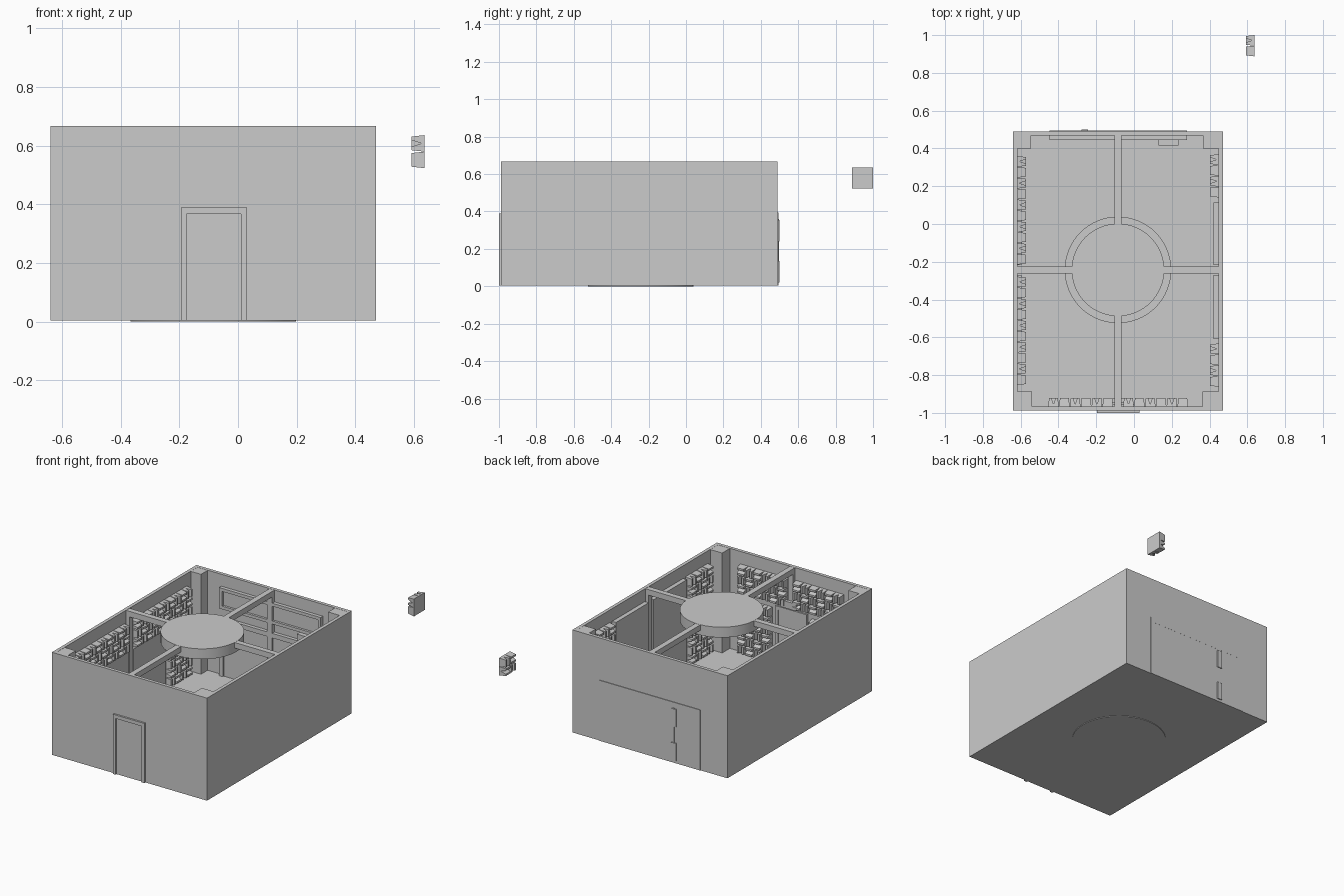
import bpy, bmesh
from mathutils import Matrix, Vector

if "Cube" in bpy.data.objects:
    bpy.data.objects.remove(bpy.data.objects["Cube"])


def finish(bm, name):
    bmesh.ops.recalc_face_normals(bm, faces=bm.faces)
    me = bpy.data.meshes.new(name)
    bm.to_mesh(me)
    bm.free()
    ob = bpy.data.objects.new(name, me)
    bpy.context.collection.objects.link(ob)
    return ob


def add_box(bm, x0, x1, y0, y1, z0, z1):
    m = Matrix.Translation(((x0 + x1) / 2, (y0 + y1) / 2, (z0 + z1) / 2)) @ \
        Matrix.Diagonal((x1 - x0, y1 - y0, z1 - z0, 1))
    bmesh.ops.create_cube(bm, size=1, matrix=m)


def boxes(name, *dims):
    bm = bmesh.new()
    for d in dims:
        add_box(bm, *d)
    return finish(bm, name)


def disc(name, r, z0, z1):
    bm = bmesh.new()
    bmesh.ops.create_cone(bm, cap_ends=True, segments=64, radius1=r, radius2=r, depth=z1 - z0,
                          matrix=Matrix.Translation((CX, CY, (z0 + z1) / 2)))
    ob = finish(bm, name)
    bpy.context.view_layer.objects.active = ob
    ob.select_set(True)
    bpy.ops.object.shade_smooth_by_angle()
    ob.select_set(False)
    return ob


CELL, DEPTH = 0.0565, 0.045
# Cross-section of one foam cell: (across, out of wall), tapered with a V notch
PROFILE = [(-0.5, 0), (0.5, 0), (0.41, 1), (0.2, 1), (0, 0.25), (-0.2, 1), (-0.41, 1)]


def add_cell(bm, origin, u, v, n):
    """Foam cell with its ridges running along v and its teeth along n."""
    ends = []
    for s in (-1, 1):
        ends.append([bm.verts.new(origin + u * (a * CELL) + n * (w * DEPTH)
                                  + v * (s * CELL * (0.5 - 0.09 * w))) for a, w in PROFILE])
    bm.faces.new(ends[0])
    bm.faces.new(ends[1][::-1])
    k = len(PROFILE)
    for i in range(k):
        j = (i + 1) % k
        bm.faces.new((ends[0][i], ends[0][j], ends[1][j], ends[1][i]))


def foam(name, start, along, normal, cols, rows, pitch=0.0575):
    """Checkerboard of foam cells from the top corner, going along and down."""
    bm = bmesh.new()
    a, n, up = Vector(along), Vector(normal), Vector((0, 0, 1))
    for i in range(cols):
        for j in range(rows):
            o = Vector(start) + a * ((i + 0.5) * pitch) - up * ((j + 0.5) * pitch)
            u, v = (a, up) if (i + j) % 2 == 0 else (up, a)
            add_cell(bm, o, u, v, n)
    return finish(bm, name)


X0, X1, Y0, Y1, Z0, Z1 = -0.64, 0.47, -0.988, 0.49, 0.004, 0.667
T = 0.022
CX, CY = -0.085, -0.243

# Room shell, open at the top
boxes("floor", (X0, X1, Y0, Y1, Z0, 0.02))
boxes("walls", (X0, X0 + T, Y0, Y1, Z0, Z1), (X1 - T, X1, Y0, Y1, Z0, Z1),
      (X0 + T, X1 - T, Y0, Y0 + T, Z0, Z1), (X0 + T, X1 - T, Y1 - T, Y1, Z0, Z1))
PT = Z1 - 0.001
boxes("corner_pillars",
      (X0 + .01, -0.54, Y0 + .01, -0.888, .01, PT), (0.363, X1 - .01, Y0 + .01, -0.888, .01, PT),
      (X0 + .01, -0.545, 0.40, Y1 - .01, .01, PT), (0.365, X1 - .01, 0.40, Y1 - .01, .01, PT))

# Ceiling beams, wall posts, ceiling disc and floor disc
W = 0.018
boxes("ceiling_beams", (CX - W, CX + W, Y0 + .01, Y1 - .01, .63, PT),
      (X0 + .01, X1 - .01, CY - W, CY + W, .63, PT))
boxes("wall_posts", (CX - W, CX + W, Y0 + T, -0.945, .40, .63), (CX - W, CX + W, 0.445, Y1 - T, .02, .63),
      (X0 + T, -0.595, CY - W, CY + W, .02, .63), (0.425, X1 - T, CY - W, CY + W, .02, .63))
disc("ceiling_disc", 0.245, 0.60, Z1)
disc("floor_disc", 0.282, 0.0, 0.03)

# Front door with its frame
boxes("front_door_frame", (-0.195, -0.175, -1.0, -0.955, Z0, 0.39), (0.01, 0.03, -1.0, -0.955, Z0, 0.39),
      (-0.175, 0.01, -1.0, -0.955, 0.367, 0.39))
boxes("front_door", (-0.175, 0.01, -0.99, -0.96, Z0, 0.367))
boxes("door_sign", (-0.14, -0.03, -0.945, -0.925, 0.41, 0.455))

# Back window: frame and glass
boxes("back_window_frame", (-0.447, 0.28, 0.445, 0.47, 0.57, 0.59), (-0.447, 0.28, 0.445, 0.47, 0.455, 0.475),
      (-0.447, -0.427, 0.445, 0.47, 0.475, 0.57), (0.26, 0.28, 0.445, 0.47, 0.475, 0.57))
boxes("back_window_pane", (-0.427, 0.26, 0.46, 0.47, 0.475, 0.57))

# Back door panel through the wall, hinges, and handle block
boxes("back_door_frame", (-0.447, 0.28, 0.445, 0.494, 0.365, 0.395), (-0.447, -0.42, 0.445, 0.494, Z0, 0.365),
      (0.255, 0.28, 0.445, 0.494, Z0, 0.365))
boxes("back_door", (-0.42, 0.255, 0.455, 0.4935, Z0, 0.365))
boxes("back_hinges", *[(-0.277, -0.243, 0.49, 0.5, z, z + 0.115) for z in (0.02, 0.24)])
boxes("back_hinge_bar", (-0.263, -0.257, 0.49, 0.496, 0.02, 0.36))
boxes("back_wall_box", (0.13, 0.235, 0.415, 0.445, 0.41, 0.455))

# Smooth sound panels on the side walls
for k, (a, b) in enumerate(((-0.61, -0.27), (-0.218, 0.115))):
    boxes(f"right_panel_{k}", (0.42, X1 - T, a, b, 0.03, 0.585))
    boxes(f"left_panel_{k}", (X0 + T, -0.595, a, b, 0.03, 0.405))

# Foam on the left wall: long upper rows, lower blocks at both ends
LX, RX, FY = X0 + T, X1 - T, Y0 + T
TOP, LOW = 0.587, 0.37
foam("left_foam_back", (LX, 0.36, TOP), (0, -1, 0), (1, 0, 0), 10, 3)
foam("left_foam_front", (LX, -0.278, TOP), (0, -1, 0), (1, 0, 0), 10, 3)
for k, y in enumerate((0.36, -0.623)):
    foam(f"left_foam_low_{k}", (LX, y, LOW), (0, -1, 0), (1, 0, 0), 4, 6)

# Foam at both ends of the right wall
for k, y in enumerate((0.37, -0.632)):
    foam(f"right_foam_top_{k}", (RX, y, TOP), (0, -1, 0), (-1, 0, 0), 4, 3)
    foam(f"right_foam_low_{k}", (RX, y, LOW), (0, -1, 0), (-1, 0, 0), 4, 6)

# Foam on the front wall, either side of the door
for k, (top, low) in enumerate(((-0.455, -0.455), (-0.058, 0.057))):
    foam(f"front_foam_top_{k}", (top, FY, TOP), (1, 0, 0), (0, 1, 0), 6, 3)
    foam(f"front_foam_low_{k}", (low, FY, LOW), (1, 0, 0), (0, 1, 0), 4, 6)

# Loose foam tile outside the room
foam("loose_foam_tile", (0.637, 1.0, 0.636), (0, -1, 0), (-1, 0, 0), 2, 2, 0.0562)
